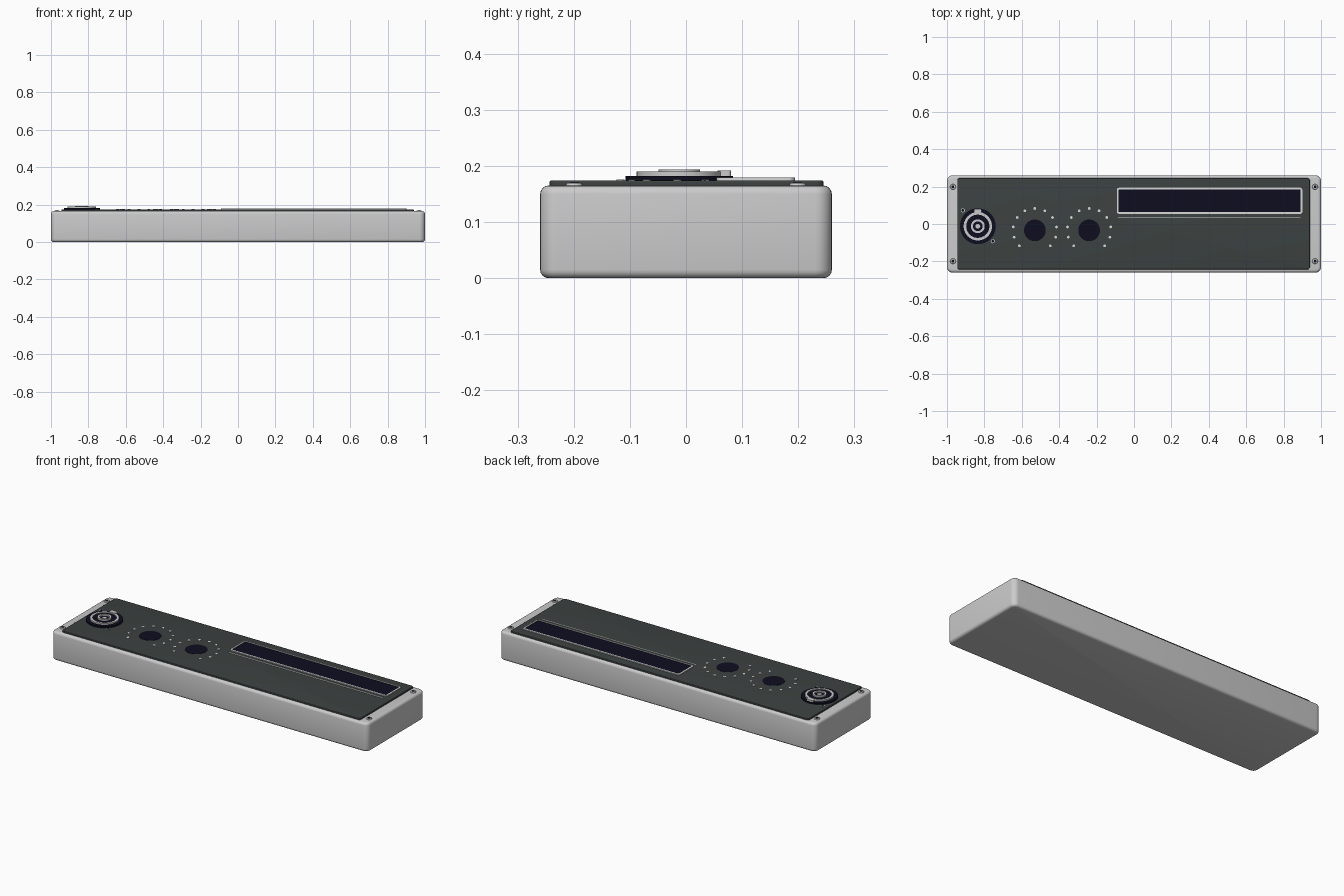
import bpy, bmesh, math
from math import sin, cos, pi, radians

if "Cube" in bpy.data.objects:
    bpy.data.objects.remove(bpy.data.objects["Cube"], do_unlink=True)


def material(name, rgb):
    m = bpy.data.materials.new(name)
    m.use_nodes = True
    m.diffuse_color = (*rgb, 1)
    m.node_tree.nodes["Principled BSDF"].inputs["Base Color"].default_value = (*rgb, 1)
    return m


silver = material("silver case", (0.6, 0.6, 0.61))
slate = material("slate panel", (0.045, 0.054, 0.053))
navy = material("dark navy", (0.004, 0.004, 0.014))
pale = material("pale markings", (0.7, 0.7, 0.7))


def finish(name, bm, mat, smooth=True):
    bmesh.ops.recalc_face_normals(bm, faces=bm.faces)
    me = bpy.data.meshes.new(name)
    bm.to_mesh(me)
    bm.free()
    me.materials.append(mat)
    ob = bpy.data.objects.new(name, me)
    bpy.context.collection.objects.link(ob)
    if smooth:
        bpy.ops.object.select_all(action="DESELECT")
        ob.select_set(True)
        bpy.context.view_layer.objects.active = ob
        bpy.ops.object.shade_smooth_by_angle(angle=radians(35))
    return ob


def outline(x0, x1, y0, y1, r, steps=6):
    """Points of a rectangle with rounded corners."""
    pts = []
    corners = [(x1 - r, y1 - r), (x0 + r, y1 - r), (x0 + r, y0 + r), (x1 - r, y0 + r)]
    for q, (cx, cy) in enumerate(corners):
        for i in range(steps + 1):
            a = (q + i / steps) * pi / 2
            pts.append((cx + r * cos(a), cy + r * sin(a)))
    return pts


def slab(name, rect, z0, z1, r, mat, edge=0.0, steps=4):
    """Rounded plate whose top and bottom rims are rounded by edge."""
    x0, x1, y0, y1 = rect
    levels = [(0, z0), (0, z1)]
    if edge:
        arc = [(edge * (1 - sin(t)), edge * (1 - cos(t)))
               for t in (i / steps * pi / 2 for i in range(steps + 1))]
        levels = [(d, z0 + h) for d, h in arc] + [(d, z1 - h) for d, h in reversed(arc)]
    bm = bmesh.new()
    rings = [[bm.verts.new((x, y, z)) for x, y in
              outline(x0 + d, x1 - d, y0 + d, y1 - d, r - d)] for d, z in levels]
    n = len(rings[0])
    for lo, hi in zip(rings, rings[1:]):
        for i in range(n):
            bm.faces.new((lo[i], lo[(i + 1) % n], hi[(i + 1) % n], hi[i]))
    bm.faces.new(rings[0][::-1])
    bm.faces.new(rings[-1])
    return finish(name, bm, mat)


def frame(name, rect, width, z0, z1, r, mat):
    """Rounded rectangular border with an open middle."""
    x0, x1, y0, y1 = rect
    outer = outline(x0, x1, y0, y1, r)
    w = width
    inner = outline(x0 + w, x1 - w, y0 + w, y1 - w, r / 2)
    bm = bmesh.new()
    rings = [[bm.verts.new((x, y, z)) for x, y in path]
             for path, z in ((outer, z0), (outer, z1), (inner, z1), (inner, z0))]
    n = len(outer)
    for a, b in zip(rings, rings[1:] + rings[:1]):
        for i in range(n):
            bm.faces.new((a[i], a[(i + 1) % n], b[(i + 1) % n], b[i]))
    return finish(name, bm, mat)


def disc(name, x, y, z0, z1, r, mat, sides=32, top=None):
    """Round plate, optionally narrower at the top."""
    bm = bmesh.new()
    bmesh.ops.create_cone(bm, cap_ends=True, segments=sides, radius1=r,
                          radius2=r if top is None else top, depth=z1 - z0)
    bmesh.ops.translate(bm, verts=bm.verts, vec=(x, y, (z0 + z1) / 2))
    return finish(name, bm, mat)


def ring(name, x, y, z0, z1, r_in, r_out, mat, sides=40):
    bm = bmesh.new()
    profile = [(r_in, z0), (r_out, z0), (r_out, z1), (r_in, z1)]
    loops = [[bm.verts.new((x + r * cos(2 * pi * i / sides), y + r * sin(2 * pi * i / sides), z))
              for i in range(sides)] for r, z in profile]
    for a, b in zip(loops, loops[1:] + loops[:1]):
        for i in range(sides):
            j = (i + 1) % sides
            bm.faces.new((a[i], a[j], b[j], b[i]))
    return finish(name, bm, mat)


# Case and face panel
CASE, TOP = 0.165, 0.174
slab("case", (-1, 1, -0.26, 0.26), 0, CASE, 0.03, silver, edge=0.015)
slab("face_panel", (-0.945, 0.94, -0.243, 0.245), CASE - 0.003, TOP, 0.012, slate, edge=0.003)

# Corner screws with dark sockets
for sx, side in ((-1, "right"), (1, "left")):
    for sy, end in ((-1, "front"), (1, "back")):
        x, y = sx * 0.968, sy * 0.199
        disc(f"{side}_{end}_screw", x, y, CASE - 0.002, 0.17, 0.016, silver, 20, top=0.013)
        disc(f"{side}_{end}_screw_socket", x, y, 0.169, 0.1706, 0.008, navy, 6)

# Display window, border and underline
window = (-0.092, 0.9, 0.054, 0.194)
slab("display_window", (-0.085, 0.893, 0.06, 0.188), TOP - 0.002, 0.177, 0.008, navy)
frame("display_border", window, 0.009, TOP - 0.002, 0.179, 0.012, pale)
slab("display_underline", (-0.085, 0.89, 0.031, 0.036), TOP - 0.001, 0.1752, 0.002, pale)

# Two dials with arcs of scale dots
for label, x in (("outer", -0.53), ("inner", -0.24)):
    y = -0.034
    disc(f"{label}_dial", x, y, TOP - 0.002, 0.1752, 0.058, navy, 40)
    for i in range(11):
        a = radians(-45 + 27 * i)
        disc(f"{label}_dial_dot_{i + 1}", x + 0.117 * cos(a), y + 0.117 * sin(a),
             TOP - 0.001, 0.1756, 0.0075, pale, 12)

# Round connector built from stepped rings
cx, cy = -0.835, -0.012
disc("connector_flange", cx, cy, TOP - 0.002, 0.182, 0.096, navy, 48)
disc("connector_core", cx, cy, 0.181, 0.186, 0.066, navy, 40)
ring("connector_outer_ring", cx, cy, 0.181, 0.19, 0.062, 0.076, silver)
ring("connector_inner_ring", cx, cy, 0.185, 0.194, 0.026, 0.037, silver)
disc("connector_pin", cx, cy, 0.185, 0.19, 0.013, silver, 20)
slab("connector_latch", (cx - 0.02, cx + 0.02, 0.056, 0.08), 0.18, 0.192, 0.005, silver)

# Small fixing screws beside the connector
for label, x, y in (("back", -0.915, 0.073), ("front", -0.755, -0.092)):
    disc(f"connector_{label}_screw", x, y, TOP - 0.002, 0.176, 0.011, silver, 16)
    disc(f"connector_{label}_screw_socket", x, y, 0.1755, 0.1768, 0.008, navy, 6)
